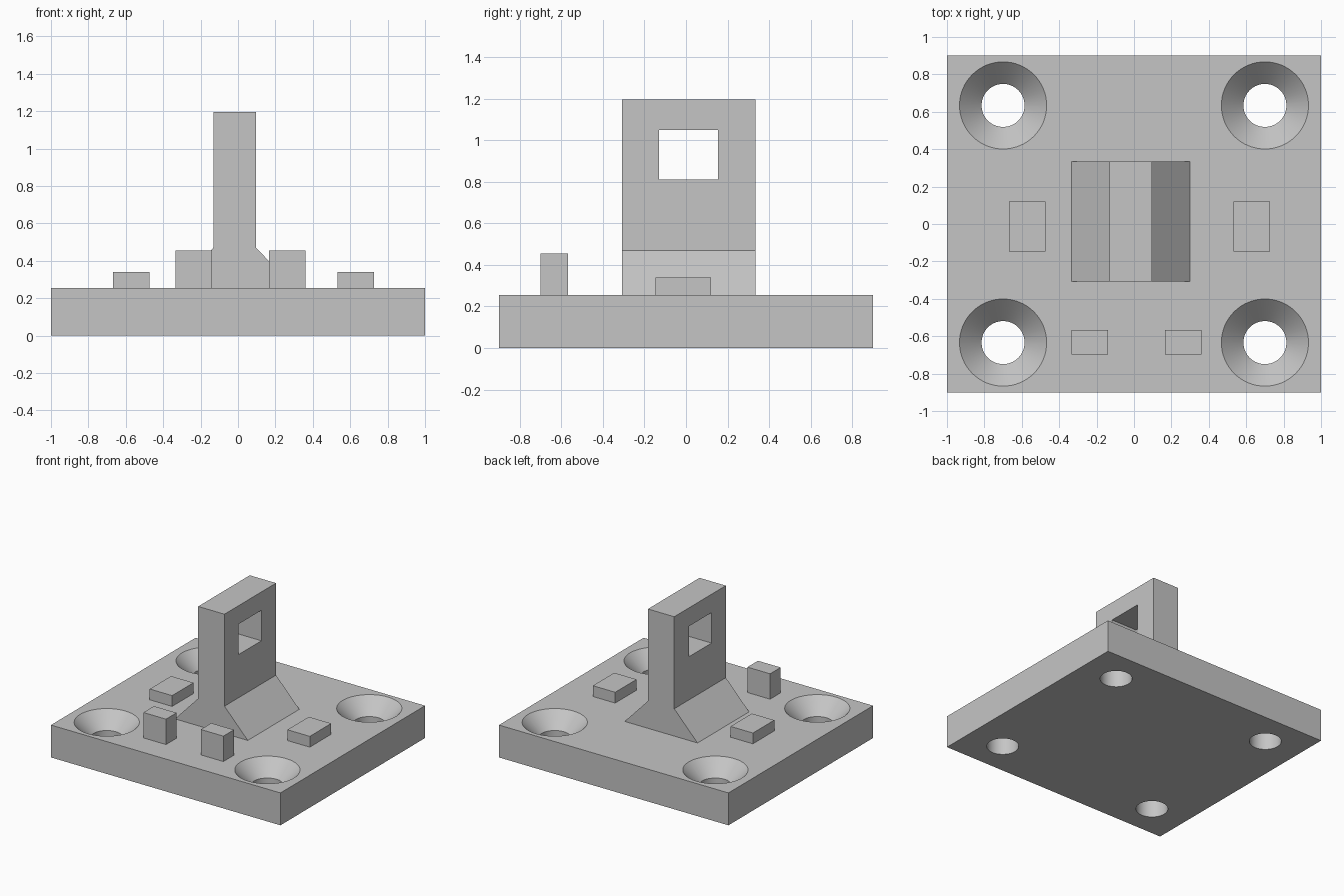
import bpy
import bmesh
import math

old = bpy.data.objects.get("Cube")
if old:
    bpy.data.objects.remove(old, do_unlink=True)

# Single plain grey
GREY = (0.56, 0.56, 0.56, 1)
grey = bpy.data.materials.new("plain grey")
grey.use_nodes = True
grey.diffuse_color = GREY
grey.node_tree.nodes["Principled BSDF"].inputs["Base Color"].default_value = GREY

PLATE_TOP = 0.255


def finish(name, bm):
    bmesh.ops.recalc_face_normals(bm, faces=bm.faces)
    mesh = bpy.data.meshes.new(name)
    bm.to_mesh(mesh)
    bm.free()
    mesh.materials.append(grey)
    obj = bpy.data.objects.new(name, mesh)
    bpy.context.collection.objects.link(obj)
    return obj


def prism(name, outline, y0, y1):
    """Extrude an x-z outline from y0 to y1."""
    bm = bmesh.new()
    face = bm.faces.new([bm.verts.new((x, y0, z)) for x, z in outline])
    result = bmesh.ops.extrude_face_region(bm, geom=[face])
    verts = [v for v in result["geom"] if isinstance(v, bmesh.types.BMVert)]
    bmesh.ops.translate(bm, verts=verts, vec=(0, y1 - y0, 0))
    return finish(name, bm)


def box(name, x0, x1, y0, y1, z0, z1):
    return prism(name, [(x0, z0), (x1, z0), (x1, z1), (x0, z1)], y0, y1)


def lathe(name, profile, cx, cy, sides=64):
    """Closed solid of revolution from (radius, z) rings."""
    bm = bmesh.new()
    angles = [2 * math.pi * i / sides for i in range(sides)]
    rings = [[bm.verts.new((cx + r * math.cos(a), cy + r * math.sin(a), z))
              for a in angles] for r, z in profile]
    for low, high in zip(rings, rings[1:]):
        for i in range(sides):
            j = (i + 1) % sides
            bm.faces.new((low[i], low[j], high[j], high[i]))
    bm.faces.new(rings[0])
    bm.faces.new(rings[-1])
    return finish(name, bm)


def cut(target, cutter):
    cutter.hide_render = True
    mod = target.modifiers.new("cut", "BOOLEAN")
    mod.operation = "DIFFERENCE"
    mod.solver = "EXACT"
    mod.object = cutter
    bpy.context.view_layer.objects.active = target
    bpy.ops.object.modifier_apply(modifier=mod.name)
    bpy.data.objects.remove(cutter, do_unlink=True)


# Base plate with four countersunk screw holes
plate = box("base_plate", -1, 1, -0.9, 0.9, 0, PLATE_TOP)
countersink = [(0.115, -0.1), (0.115, PLATE_TOP - 0.118),
               (0.233, PLATE_TOP), (0.283, PLATE_TOP + 0.05)]
for sx in (-1, 1):
    for sy in (-1, 1):
        cut(plate, lathe("hole_cutter", countersink, sx * 0.7, sy * 0.634))
bpy.ops.object.select_all(action="DESELECT")
plate.select_set(True)
bpy.context.view_layer.objects.active = plate
bpy.ops.object.shade_smooth_by_angle(angle=math.radians(30))

# Upright post with sloped foot and square window
post = prism("post", [(-0.335, PLATE_TOP), (0.3, PLATE_TOP), (0.097, 0.47),
                      (0.097, 1.195), (-0.132, 1.195), (-0.132, 0.47)],
             -0.307, 0.335)
cut(post, box("window_cutter", -1, 1, -0.13, 0.153, 0.81, 1.05))

# Low side blocks and taller front blocks
for side, x in (("right", -0.667), ("left", 0.533)):
    box(side + "_side_block", x, x + 0.195, -0.146, 0.12, PLATE_TOP, 0.34)
for side, x in (("right", -0.335), ("left", 0.165)):
    box(side + "_front_block", x, x + 0.197, -0.699, -0.568, PLATE_TOP, 0.455)
